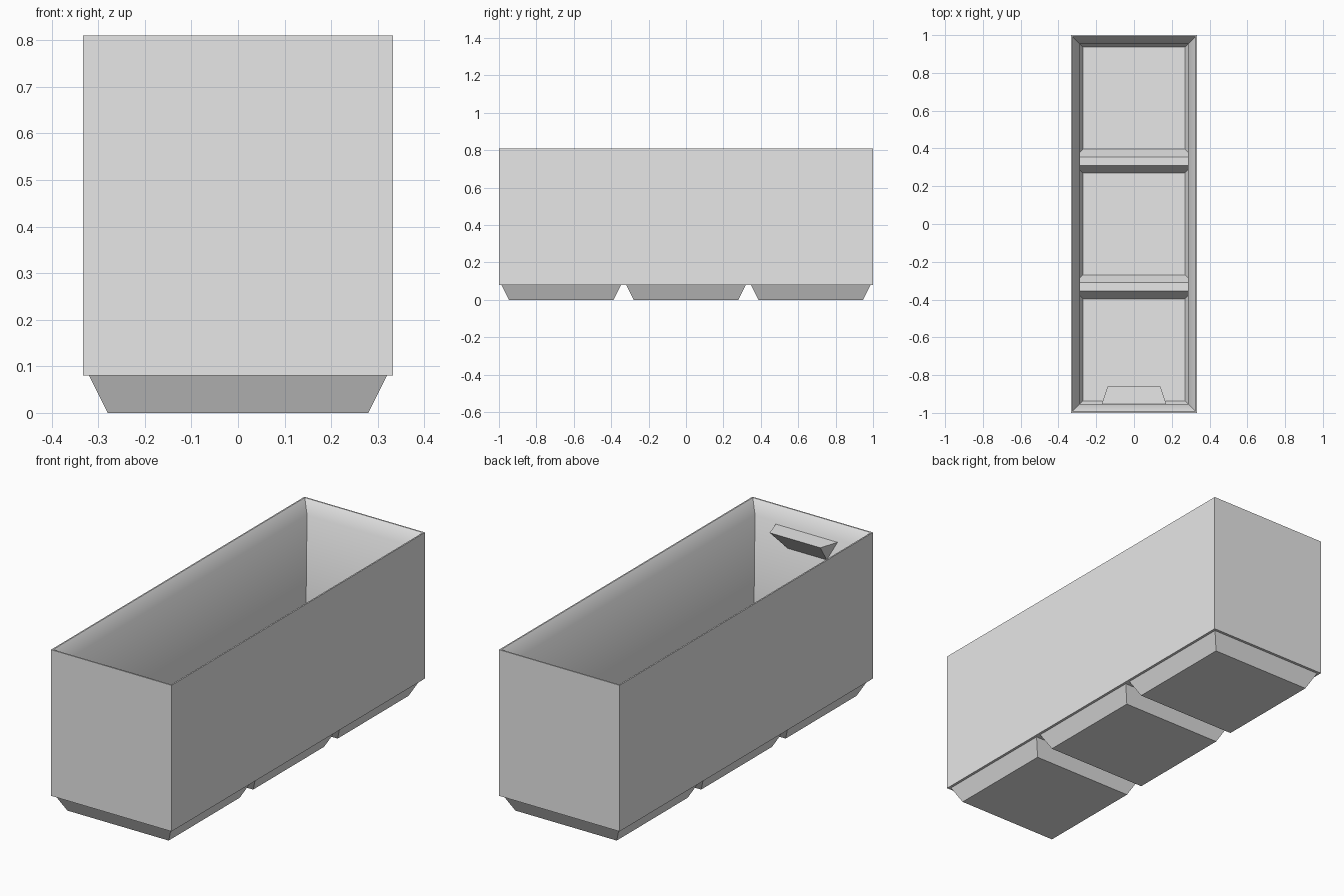
import bpy
import bmesh
import math

if "Cube" in bpy.data.objects:
    bpy.data.objects.remove(bpy.data.objects["Cube"])

HALF_X, HALF_Y = 0.333, 1.0
PITCH = 2 / 3

grey = bpy.data.materials.new("light grey plastic")
grey.use_nodes = True
grey.diffuse_color = (0.8, 0.8, 0.8, 1)
grey.node_tree.nodes["Principled BSDF"].inputs["Base Color"].default_value = (0.8, 0.8, 0.8, 1)


def finish(name, bm, smooth=None):
    bmesh.ops.recalc_face_normals(bm, faces=bm.faces)
    mesh = bpy.data.meshes.new(name)
    bm.to_mesh(mesh)
    bm.free()
    mesh.materials.append(grey)
    obj = bpy.data.objects.new(name, mesh)
    bpy.context.collection.objects.link(obj)
    if smooth:
        bpy.ops.object.select_all(action="DESELECT")
        obj.select_set(True)
        bpy.context.view_layer.objects.active = obj
        bpy.ops.object.shade_smooth_by_angle(angle=math.radians(smooth))
    return obj


def loft(name, rings, center_y=0, cyclic=False, smooth=None):
    """Join rectangles given as (half x, half y, z); cap or close the ends."""
    bm = bmesh.new()
    loops = [[bm.verts.new((sx * hx, center_y + sy * hy, z))
              for sx, sy in ((-1, -1), (1, -1), (1, 1), (-1, 1))]
             for hx, hy, z in rings]
    pairs = list(zip(loops, loops[1:]))
    if cyclic:
        pairs.append((loops[-1], loops[0]))
    else:
        bm.faces.new(loops[0])
        bm.faces.new(loops[-1])
    for a, b in pairs:
        for i in range(4):
            j = (i + 1) % 4
            bm.faces.new((a[i], a[j], b[j], b[i]))
    return finish(name, bm, smooth)


# Tall walls: (inset, height) section with a chamfered lip and tapered inside
section = [(0.022, 0.08), (0, 0.08), (0, 0.81), (0.007, 0.81),
           (0.048, 0.75), (0.022, 0.10)]
loft("bin_walls", [(HALF_X - i, HALF_Y - i, z) for i, z in section],
     cyclic=True, smooth=40)

# Three hollow feet, open to the inside
cup = [(0.27, 0.02), (0.311, 0.10), (0.32, 0.08), (0.28, 0)]
for label, y in (("front", -PITCH), ("middle", 0), ("back", PITCH)):
    loft(label + "_foot", [(h, h, z) for h, z in cup], center_y=y)

# Flat ridges bridging neighbouring feet
for label, y in (("front", -PITCH / 2), ("back", PITCH / 2)):
    loft(label + "_ridge", [(0.32, 0.0225, 0.08), (0.32, 0.0225, 0.10)], center_y=y)

# Wedge-shaped label tab inside the front wall
bm = bmesh.new()
for half, y, z in ((0.14, -0.86, 0.735), (0.173, -0.96, 0.735), (0.105, -0.965, 0.62)):
    for side in (-1, 1):
        bm.verts.new((side * half, y, z))
bmesh.ops.convex_hull(bm, input=bm.verts)
finish("label_tab", bm)
